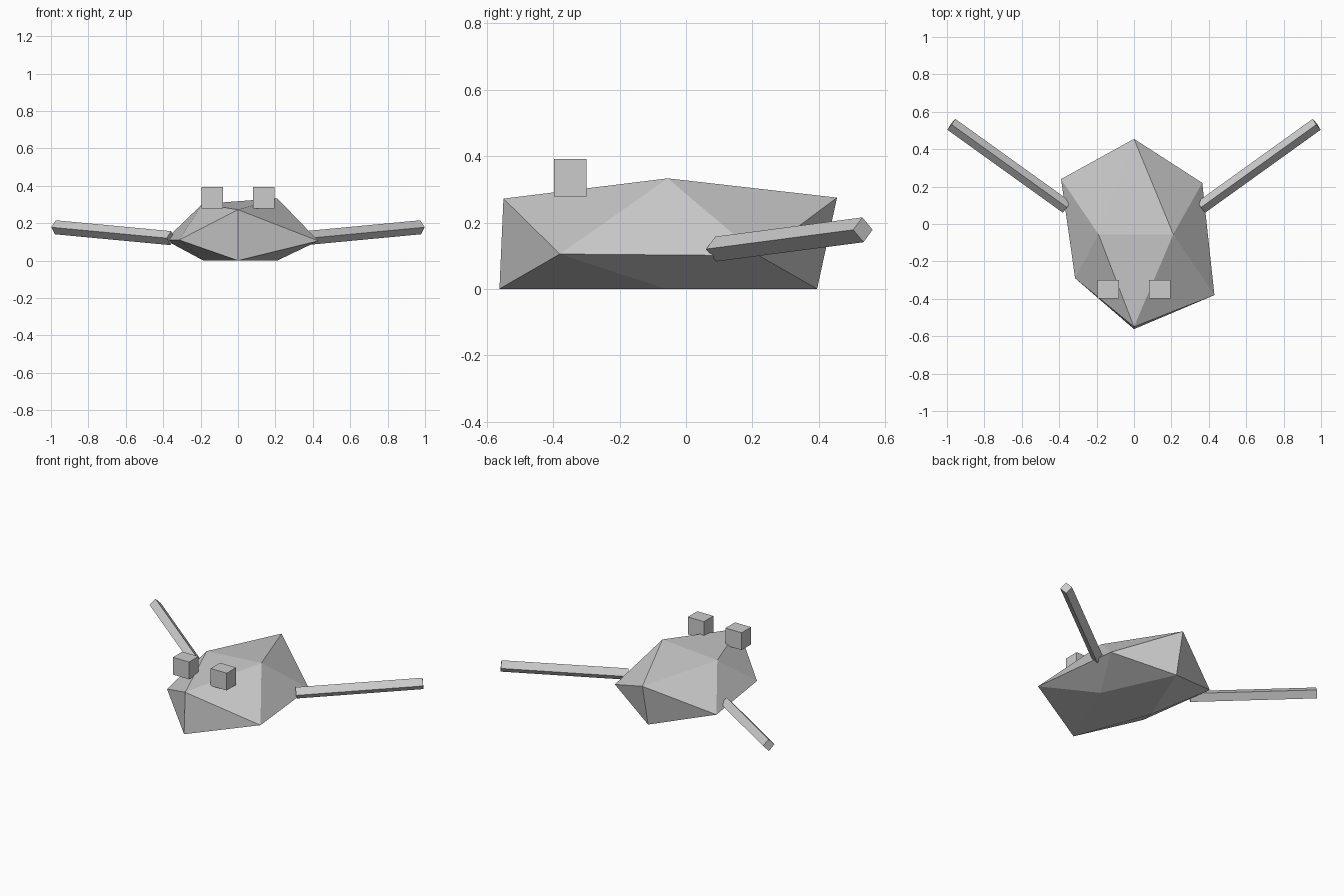
import bpy, bmesh
from mathutils import Vector

if "Cube" in bpy.data.objects:
    bpy.data.objects.remove(bpy.data.objects["Cube"])

grey = bpy.data.materials.new("stone_grey")
grey.diffuse_color = (0.6, 0.6, 0.6, 1)
grey.use_nodes = True
grey.node_tree.nodes["Principled BSDF"].inputs["Base Color"].default_value = grey.diffuse_color


def hull(name, points):
    """Flat-faced convex solid around a few corner points."""
    bm = bmesh.new()
    for p in points:
        bm.verts.new(p)
    bmesh.ops.convex_hull(bm, input=bm.verts[:])
    bmesh.ops.dissolve_limit(bm, angle_limit=0.002, verts=bm.verts[:], edges=bm.edges[:])
    bmesh.ops.recalc_face_normals(bm, faces=bm.faces[:])
    me = bpy.data.meshes.new(name)
    bm.to_mesh(me)
    bm.free()
    me.materials.append(grey)
    ob = bpy.data.objects.new(name, me)
    bpy.context.collection.objects.link(ob)
    return ob


# Body: lopsided stretched icosahedron, flat underneath
hull("body", [
    (0, -0.55, 0.272), (0, 0.455, 0.275),                # upper nose and tail
    (-0.19, -0.055, 0.303), (0.21, -0.055, 0.333),       # crown
    (-0.315, -0.29, 0.11), (0.43, -0.38, 0.105),         # front shoulders
    (-0.39, 0.24, 0.11), (0.365, 0.22, 0.10),            # rear shoulders
    (0, -0.562, 0), (0, 0.395, 0),                       # lower nose and tail
    (-0.185, -0.06, 0), (0.21, -0.06, 0),                # belly
])

for s, side in ((-1, "left"), (1, "right")):
    # Legs: square bars standing on edge, swept back and slightly up
    a, b = Vector((s * 0.36, 0.09, 0.12)), Vector((s * 0.977, 0.533, 0.178))
    across = (b - a).cross(Vector((0, 0, 1))).normalized() * 0.036
    up = across.cross(b - a).normalized() * 0.0375
    hull(side + "_leg", [c + d for c in (a, b) for d in (across, up, -across, -up)])

    # Eyes: small boxes above the nose
    hull(side + "_eye", [(s * x, y, z) for x in (0.079, 0.196)
                         for y in (-0.398, -0.30) for z in (0.278, 0.392)])
